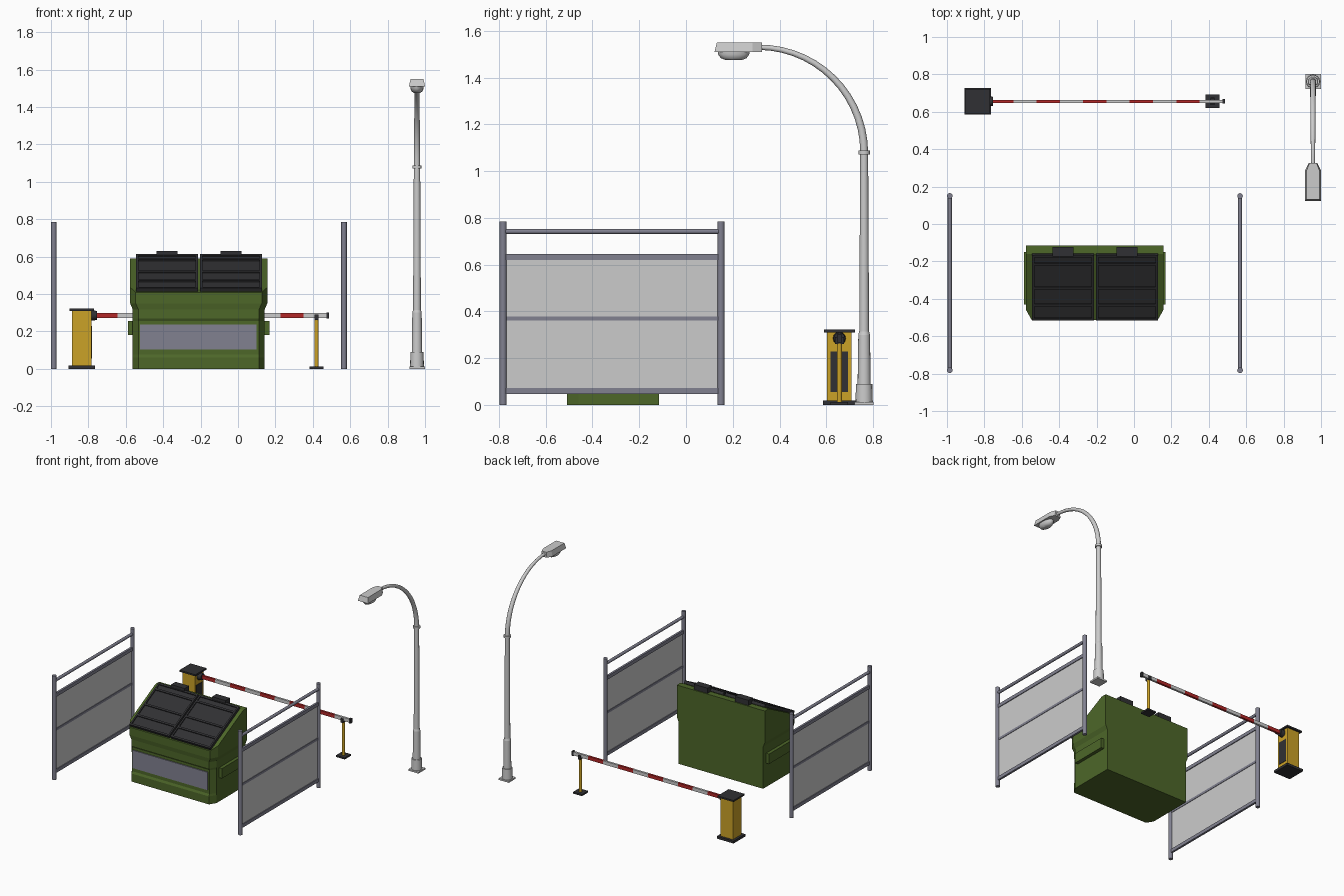
import bpy, bmesh, math
from mathutils import Matrix, Vector

if "Cube" in bpy.data.objects:
    bpy.data.objects.remove(bpy.data.objects["Cube"])


def mat(name, r, g, b):
    m = bpy.data.materials.new(name)
    m.diffuse_color = (r, g, b, 1)
    m.use_nodes = True
    m.node_tree.nodes["Principled BSDF"].inputs["Base Color"].default_value = m.diffuse_color
    return m


GREEN = mat("green_paint", 0.075, 0.135, 0.022)
YELLOW = mat("yellow_paint", 0.6, 0.36, 0.02)
DARK = mat("dark_plastic", 0.03, 0.03, 0.033)
RED = mat("red_paint", 0.45, 0.02, 0.02)
WHITE = mat("white_paint", 0.75, 0.75, 0.75)
STEEL = mat("steel", 0.22, 0.22, 0.28)


def finish(bm, name, material=None, smooth=False):
    bmesh.ops.recalc_face_normals(bm, faces=bm.faces)
    me = bpy.data.meshes.new(name)
    bm.to_mesh(me)
    bm.free()
    ob = bpy.data.objects.new(name, me)
    bpy.context.collection.objects.link(ob)
    if material:
        me.materials.append(material)
    if smooth:
        bpy.ops.object.select_all(action='DESELECT')
        ob.select_set(True)
        bpy.context.view_layer.objects.active = ob
        bpy.ops.object.shade_smooth_by_angle(angle=math.radians(35))
    return ob


def boxes(name, spans, material=None, matrix=Matrix()):
    """One object from (x0, x1, y0, y1, z0, z1) spans."""
    bm = bmesh.new()
    for x0, x1, y0, y1, z0, z1 in spans:
        m = Matrix.Translation(((x0 + x1) / 2, (y0 + y1) / 2, (z0 + z1) / 2))
        m = matrix @ m @ Matrix.Diagonal((x1 - x0, y1 - y0, z1 - z0, 1))
        bmesh.ops.create_cube(bm, size=1, matrix=m)
    return finish(bm, name, material)


def rods(name, segs, material=None, sides=16):
    """One object from (start, end, radius0, radius1) rods."""
    bm = bmesh.new()
    for a, b, r0, r1 in segs:
        a, b = Vector(a), Vector(b)
        m = Matrix.Translation((a + b) / 2) @ (b - a).to_track_quat('Z', 'Y').to_matrix().to_4x4()
        bmesh.ops.create_cone(bm, cap_ends=True, segments=sides, radius1=r0, radius2=r1,
                              depth=(b - a).length, matrix=m)
    return finish(bm, name, material, True)


def loft(name, rings, material=None, top=None, smooth=False):
    bm = bmesh.new()
    vs = [[bm.verts.new(p) for p in r] for r in rings]
    n = len(vs[0])
    for a, b in zip(vs, vs[1:]):
        for i in range(n):
            bm.faces.new((a[i], a[(i + 1) % n], b[(i + 1) % n], b[i]))
    bm.faces.new(vs[0])
    for f in top or [range(n)]:
        bm.faces.new([vs[-1][i] for i in f])
    return finish(bm, name, material, smooth)


# Fence panels
Y0, Y1 = -0.782, 0.15
for side, x in (("left", -0.985), ("right", 0.567)):
    rods(side + "_fence_posts", [((x, y, 0), (x, y, 0.785), 0.015, 0.015) for y in (Y0, Y1)], STEEL)
    rods(side + "_fence_top_rail", [((x, Y0, 0.742), (x, Y1, 0.742), 0.011, 0.011)], STEEL)
    boxes(side + "_fence_rails", [(x - h * .6, x + h * .6, Y0, Y1, z - h, z + h)
                                  for z, h in ((0.632, 0.013), (0.37, 0.009), (0.059, 0.013))], STEEL)
    boxes(side + "_fence_sheet", [(x - 0.002, x + 0.002, Y0, Y1, 0.055, 0.632)])

# Dumpster body: plan outline with cut front corners, lofted upward
CX = -0.21


def outline(w, front, z):
    half = [(-w, -0.115), (-w, -0.16), (-w, -0.46), (-w + 0.03, front)]
    pts = half + [(-x, y) for x, y in reversed(half)]
    return [(CX + x, y, z(y) if callable(z) else z) for x, y in pts]


def rim(y):
    return 0.59 if y > -0.17 else 0.41 + (y + 0.51) * 0.18 / 0.35


loft("dumpster_body",
     [outline(w, f, z) for w, f, z in ((0.353, -0.508, 0), (0.353, -0.508, 0.06), (0.353, -0.5, 0.075),
                                       (0.353, -0.5, 0.255), (0.353, -0.508, 0.27), (0.353, -0.508, 0.318),
                                       (0.367, -0.513, 0.35))] + [outline(0.367, -0.513, rim)],
     GREEN, top=[(0, 1, 6, 7), (1, 2, 5, 6), (2, 3, 4, 5)])
boxes("dumpster_front_plate", [(CX - 0.315, CX + 0.31, -0.507, -0.495, 0.103, 0.238)], STEEL)
boxes("dumpster_fork_pockets", [(CX + s * 0.364 - 0.014, CX + s * 0.364 + 0.014, -0.43, -0.15, 0.18, 0.255)
                                for s in (-1, 1)], GREEN)

# Dumpster lids: sloping slabs with raised border and ribs
L = math.hypot(0.35, 0.182)
slope = Matrix.Translation((0, -0.507, 0.412)) @ Matrix.Rotation(math.atan2(0.182, 0.35), 4, 'X')
for side, x0, x1 in (("left", -0.545, -0.214), ("right", -0.203, 0.128)):
    spans = [(x0, x1, 0, L, 0, 0.014)]
    spans += [(x, x + 0.012, 0, L, 0.004, 0.022) for x in (x0, x1 - 0.012)]
    spans += [(x0 + 0.006, x1 - 0.006, t * L, t * L + 0.014, 0.004, 0.0215) for t in (0, 0.22, 0.48, 0.84, 0.965)]
    boxes(side + "_lid", spans, DARK, slope)
    xm = (x0 + x1) / 2
    boxes(side + "_lid_hinge", [(xm - 0.056, xm + 0.056, -0.175, -0.122, 0.585, 0.63)], DARK)

# Barrier cabinet
BX, BY = -0.835, 0.656


def slab(h, z0, z1, x=BX):
    return (x - h, x + h, BY - h, BY + h, z0, z1)


boxes("barrier_cabinet", [slab(0.052, 0.01, 0.315)], YELLOW)
boxes("barrier_cabinet_base_and_cap", [slab(0.07, 0, 0.018), slab(0.066, 0.31, 0.322)], DARK)
boxes("barrier_cabinet_door", [(BX + 0.05, BX + 0.055, BY - 0.037, BY + 0.037, 0.055, 0.228)], DARK)
rods("barrier_hub", [((BX + 0.05, BY, 0.285), (BX + 0.082, BY, 0.285), 0.028, 0.024)], DARK, 12)

# Barrier boom: alternating stripes
step = 0.1245
for name, m, first in (("red", RED, 0), ("white", WHITE, 1)):
    boxes("boom_%s_stripes" % name,
          [(-0.77 + i * step, -0.77 + (i + 1) * step, BY - 0.008, BY + 0.008, 0.272, 0.298)
           for i in range(first, 10, 2)], m)
boxes("boom_end_cap", [(0.473, 0.487, BY - 0.011, BY + 0.011, 0.268, 0.302)], DARK)

# Boom rest post
rods("boom_rest_post", [((0.42, BY, 0.005), (0.42, BY, 0.262), 0.011, 0.011)], YELLOW)
boxes("boom_rest_base", [slab(0.037, 0, 0.012, 0.42)], DARK)
boxes("boom_rest_cradle", [(0.41, 0.43, BY - 0.018, BY + 0.018, 0.26, 0.272)]
      + [(0.41, 0.43, BY + s * 0.015 - 0.004, BY + s * 0.015 + 0.004, 0.26, 0.29) for s in (-1, 1)], DARK)

# Street lamp pole
PX, PY = 0.957, 0.762


def at(z):
    return (PX, PY, z)


boxes("lamp_base_plate", [(PX - 0.041, PX + 0.043, PY - 0.041, PY + 0.041, 0, 0.012)])
rods("lamp_pole", [(at(0.01), at(0.09), 0.037, 0.035), (at(0.09), at(0.3), 0.028, 0.025),
                   (at(0.3), at(0.315), 0.025, 0.021), (at(0.31), at(1.08), 0.021, 0.017),
                   (at(1.072), at(1.088), 0.025, 0.025)])

# Street lamp arm: tapered quarter arc
rings = []
for i in range(15):
    a = math.radians(90) * i / 14
    r = 0.017 - 0.006 * i / 14
    cy, cz = PY - 0.452 + 0.452 * math.cos(a), 1.08 + 0.45 * math.sin(a)
    rings.append([(PX + r * math.cos(t), cy + r * math.sin(t) * math.cos(a), cz + r * math.sin(t) * math.sin(a))
                  for t in (k * math.pi / 6 for k in range(12))])
loft("lamp_arm", rings, smooth=True)

# Street lamp head and bowl
head = [(-0.043, 0.122), (0.043, 0.122), (0.043, 0.285), (0.024, 0.325), (-0.024, 0.325), (-0.043, 0.285)]
loft("lamp_head", [[(PX + x, y, 1.51) for x, y in head],
                   [(PX + x * 0.8, max(y, 0.132), 1.55) for x, y in head]])
loft("lamp_bowl", [[(PX + 0.036 * s * math.cos(t), 0.204 + 0.068 * s * math.sin(t), z)
                    for t in (k * math.pi / 8 for k in range(16))]
                   for s, z in ((1, 1.512), (0.97, 1.498), (0.8, 1.483), (0.5, 1.475))], smooth=True)
